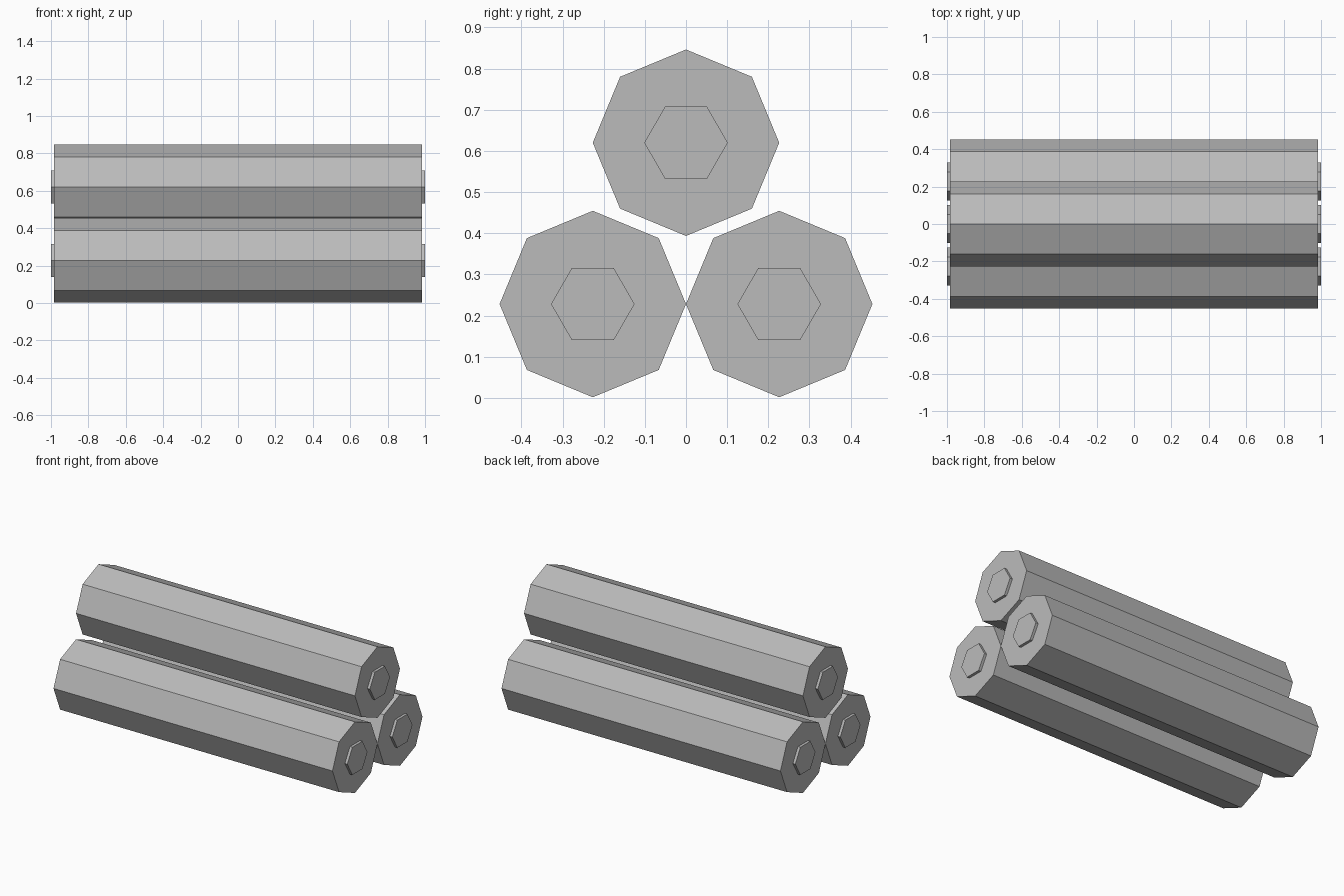
import bpy, math
from mathutils import Matrix

if "Cube" in bpy.data.objects:
    bpy.data.objects.remove(bpy.data.objects["Cube"])

grey = bpy.data.materials.new("plain_grey")
grey.diffuse_color = (0.5, 0.5, 0.5, 1)
grey.use_nodes = True
grey.node_tree.nodes["Principled BSDF"].inputs["Base Color"].default_value = grey.diffuse_color


def prism(name, sides, radius, length, centre, turn=0.0):
    """Flat-sided bar along x, with a corner on the y axis."""
    bpy.ops.mesh.primitive_cylinder_add(vertices=sides, radius=radius, depth=length)
    ob = bpy.context.object
    ob.name = name
    # lay the bar down along x
    ob.data.transform(Matrix.Rotation(math.radians(90), 4, 'Y') @ Matrix.Rotation(turn, 4, 'Z'))
    ob.location = centre
    ob.data.materials.append(grey)
    return ob


R = 0.2265
BODY = 1.966
CAP = 0.017

# two bars on the ground, one resting above the gap
for label, y, z in (("front", -R, 0.228), ("back", R, 0.228), ("top", 0, 0.62)):
    prism(label + "_bar", 8, R, BODY, (0, y, z))
    # hexagonal end caps
    for side, s in (("right", 1), ("left", -1)):
        prism(f"{label}_{side}_cap", 6, 0.1015, CAP,
              (s * (BODY + CAP) / 2, y, z))
